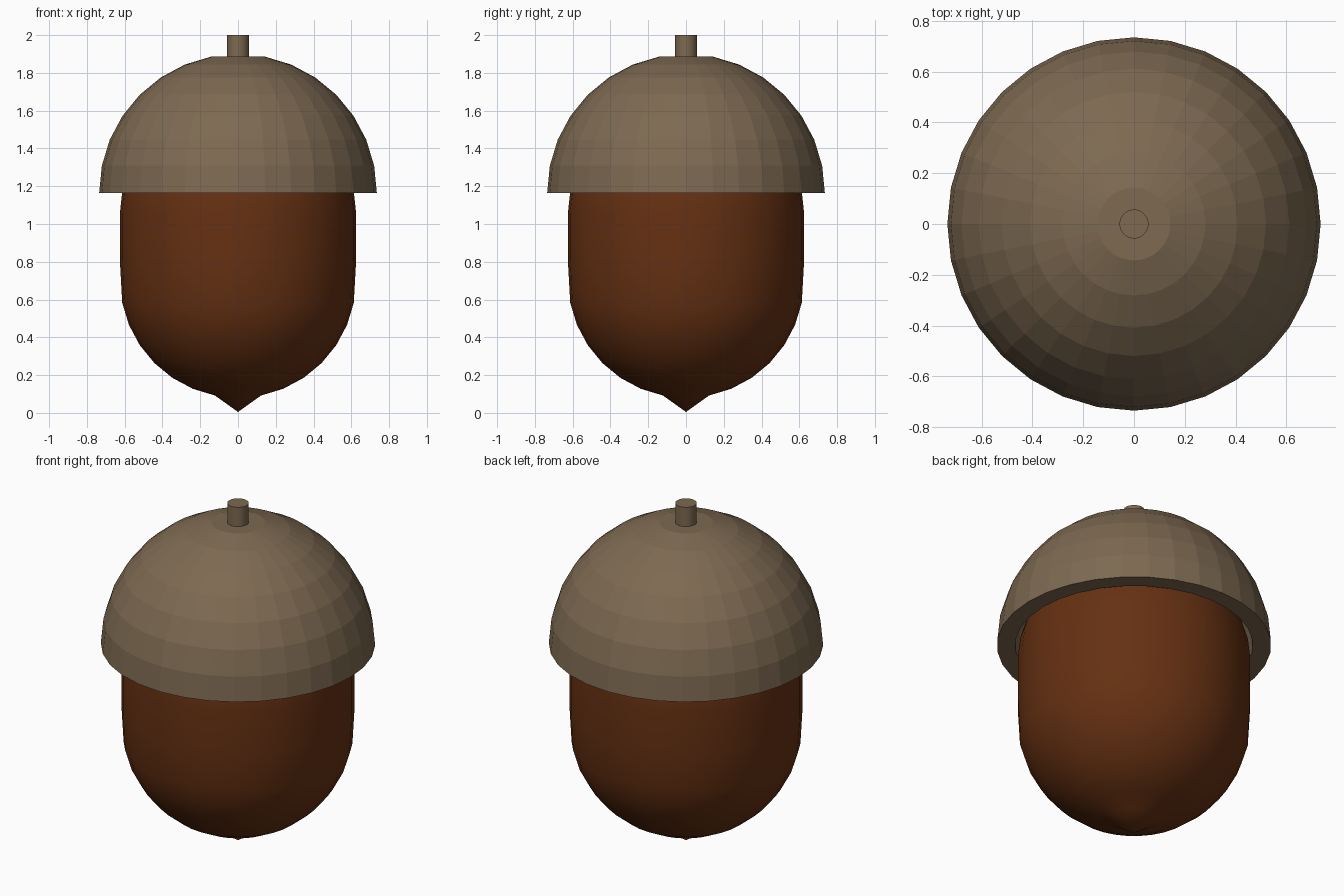
import bpy, bmesh
from math import sin, cos, pi

if "Cube" in bpy.data.objects:
    bpy.data.objects.remove(bpy.data.objects["Cube"])

SEG = 32
STEP = pi / 16  # ring spacing of the domes


def material(name, color):
    m = bpy.data.materials.new(name)
    m.diffuse_color = (*color, 1)
    m.use_nodes = True
    m.node_tree.nodes["Principled BSDF"].inputs["Base Color"].default_value = m.diffuse_color
    return m


def lathe(name, profile, mat, smooth=False):
    """Spin (radius, z) points, listed bottom to top on the outside, about z."""
    bm = bmesh.new()
    rings = []
    for r, z in profile:
        n = 1 if r == 0 else SEG
        rings.append([bm.verts.new((r * cos(2 * pi * i / SEG), r * sin(2 * pi * i / SEG), z))
                      for i in range(n)])
    for a, b in zip(rings, rings[1:]):
        for i in range(SEG):
            j = (i + 1) % SEG
            if len(a) == 1:
                bm.faces.new((a[0], b[j], b[i]))
            elif len(b) == 1:
                bm.faces.new((a[i], a[j], b[0]))
            else:
                bm.faces.new((a[i], a[j], b[j], b[i]))
    bmesh.ops.recalc_face_normals(bm, faces=bm.faces[:])
    for f in bm.faces:
        f.smooth = smooth
    me = bpy.data.meshes.new(name)
    bm.to_mesh(me)
    bm.free()
    me.materials.append(mat)
    ob = bpy.data.objects.new(name, me)
    bpy.context.collection.objects.link(ob)
    return ob


def dome(radius, base, steps):
    """Quarter-circle profile points for the given ring numbers (0 = pole)."""
    return [(radius * sin(k * STEP), base + radius * cos(k * STEP)) for k in steps]


nut_brown = material("nut_brown", (0.13, 0.03, 0.006))
cap_brown = material("cap_brown", (0.205, 0.142, 0.083))

# Nut: rounded bottom with a pulled-out tip, straight middle, rounded hidden top
bottom = [(r, 2 * 0.705 - z) for r, z in dome(0.625, 0.705, range(1, 8))]
top = dome(0.625, 1.05, range(7, 0, -1))
lathe("nut", [(0, 0.005)] + bottom + [(0.625, 0.8), (0.625, 1.06)] + top + [(0, 1.675)],
      nut_brown, smooth=True)

# Cap: thick half shell with a flattened crown and a flat rim
inner = dome(0.637, 1.165, range(1, 9))
outer = dome(0.735, 1.165, range(8, 0, -1))
lathe("cap", [(0, inner[0][1])] + inner + outer + [(0, outer[-1][1])], cap_brown)

# Stem
lathe("stem", [(0, 1.85), (0.057, 1.85), (0.057, 2.0), (0, 2.0)], cap_brown)
